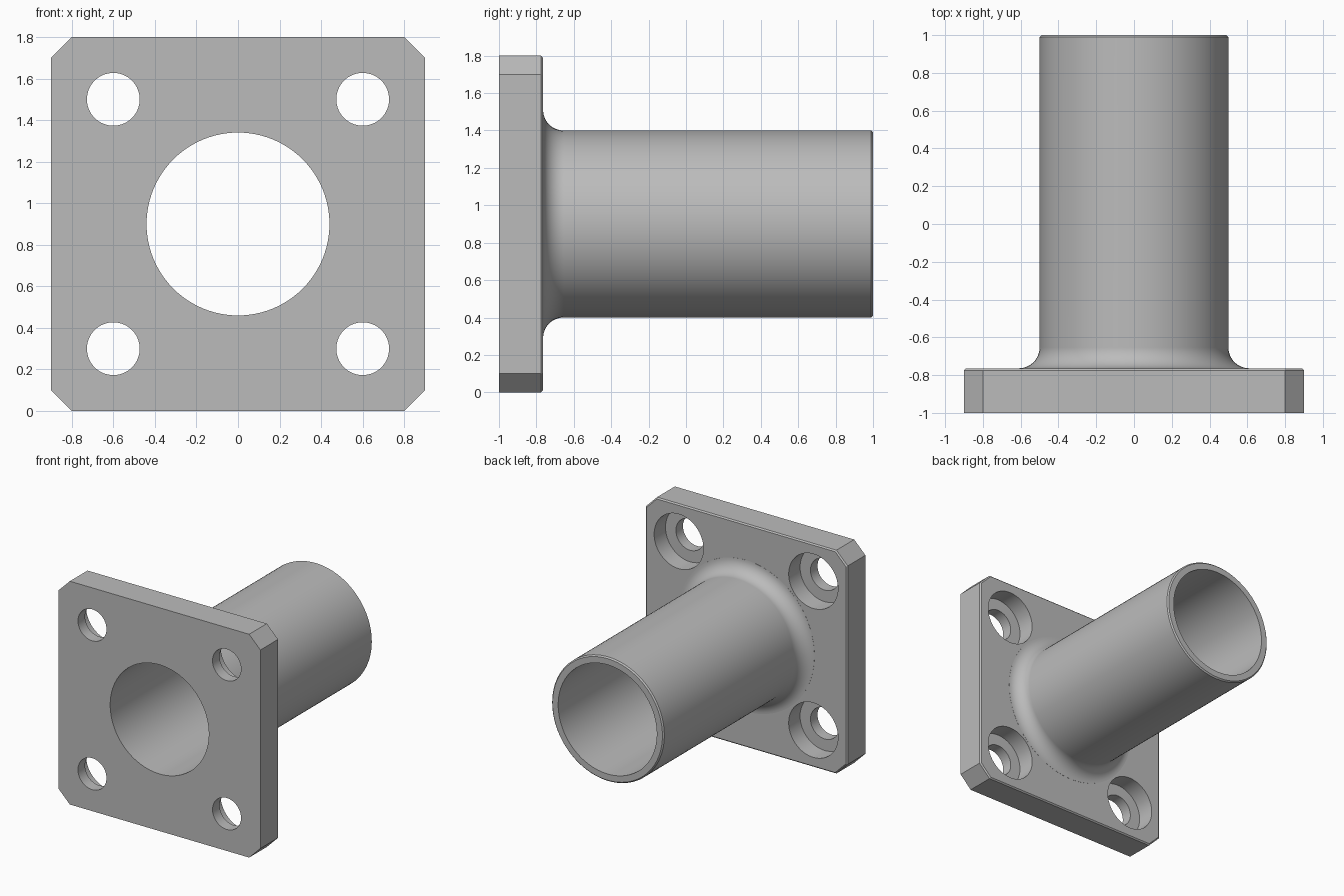
import bpy
import bmesh
from math import sin, cos, pi, radians

cube = bpy.data.objects.get("Cube")
if cube:
    bpy.data.objects.remove(cube, do_unlink=True)

CENTRE_Z = 0.9
BACK = -0.765      # rear face of the flange
EDGE = 0.01        # small edge break
FILLET = 0.11
TUBE_R = 0.5
BORE_R = 0.44

metal = bpy.data.materials.new("grey metal")
metal.use_nodes = True
grey = (0.5, 0.5, 0.5, 1)
metal.diffuse_color = grey
metal.node_tree.nodes["Principled BSDF"].inputs["Base Color"].default_value = grey


def loft(name, rings):
    """Closed solid through equal-length rings, capped at both ends."""
    bm = bmesh.new()
    loops = [[bm.verts.new(p) for p in ring] for ring in rings]
    n = len(loops[0])
    for a, b in zip(loops, loops[1:]):
        for i in range(n):
            j = (i + 1) % n
            bm.faces.new((a[i], a[j], b[j], b[i]))
    bm.faces.new(loops[0])
    bm.faces.new(loops[-1])
    bmesh.ops.recalc_face_normals(bm, faces=bm.faces)
    mesh = bpy.data.meshes.new(name)
    bm.to_mesh(mesh)
    bm.free()
    mesh.materials.append(metal)
    obj = bpy.data.objects.new(name, mesh)
    bpy.context.collection.objects.link(obj)
    return obj


def turned(name, profile, x=0, z=CENTRE_Z, sides=96):
    """Solid of revolution about y from (radius, y) pairs."""
    angles = [2 * pi * i / sides for i in range(sides)]
    return loft(name, [[(x + r * cos(a), y, z + r * sin(a)) for a in angles]
                       for r, y in profile])


def octagon(half, flat, y):
    """Square outline with clipped corners."""
    pts = [(half, -flat), (half, flat), (flat, half), (-flat, half),
           (-half, flat), (-half, -flat), (-flat, -half), (flat, -half)]
    return [(x, y, CENTRE_Z + z) for x, z in pts]


def combine(target, other, operation):
    mod = target.modifiers.new(operation, 'BOOLEAN')
    mod.operation = operation
    mod.solver = 'EXACT'
    mod.object = other
    bpy.context.view_layer.objects.active = target
    bpy.ops.object.modifier_apply(modifier=mod.name)
    bpy.data.objects.remove(other, do_unlink=True)


# Square flange with clipped corners and a broken rear edge
flange = loft("flanged_tube", [
    octagon(0.9, 0.8, -1),
    octagon(0.9, 0.8, BACK - EDGE),
    octagon(0.9 - EDGE, 0.8 - EDGE / 2, BACK),
])

# Tube with a fillet at its root and a broken edge at its end
profile = [(TUBE_R + FILLET, -0.9)]
for i in range(13):
    a = pi / 2 * i / 12
    profile.append((TUBE_R + FILLET * (1 - sin(a)),
                    BACK + 0.001 + FILLET * (1 - cos(a))))
profile += [(TUBE_R, 1 - EDGE), (TUBE_R - EDGE, 1)]
combine(flange, turned("tube", profile), 'UNION')

# Through bore
combine(flange, turned("bore", [(BORE_R, -1.1), (BORE_R, 1.1)]), 'DIFFERENCE')

# Four counterbored bolt holes
FLOOR = BACK - 0.145
for x in (-0.6, 0.6):
    for z in (-0.6, 0.6):
        hole = turned("bolt_hole", [(0.127, -1.1), (0.127, FLOOR),
                                    (0.22, FLOOR), (0.22, BACK + 0.1)],
                      x, CENTRE_Z + z, 64)
        combine(flange, hole, 'DIFFERENCE')

# Smooth curved walls, crisp edges
bpy.ops.object.select_all(action='DESELECT')
flange.select_set(True)
bpy.context.view_layer.objects.active = flange
bpy.ops.object.shade_smooth_by_angle(angle=radians(30))
weighted = flange.modifiers.new("flat face normals", 'WEIGHTED_NORMAL')
weighted.keep_sharp = True
